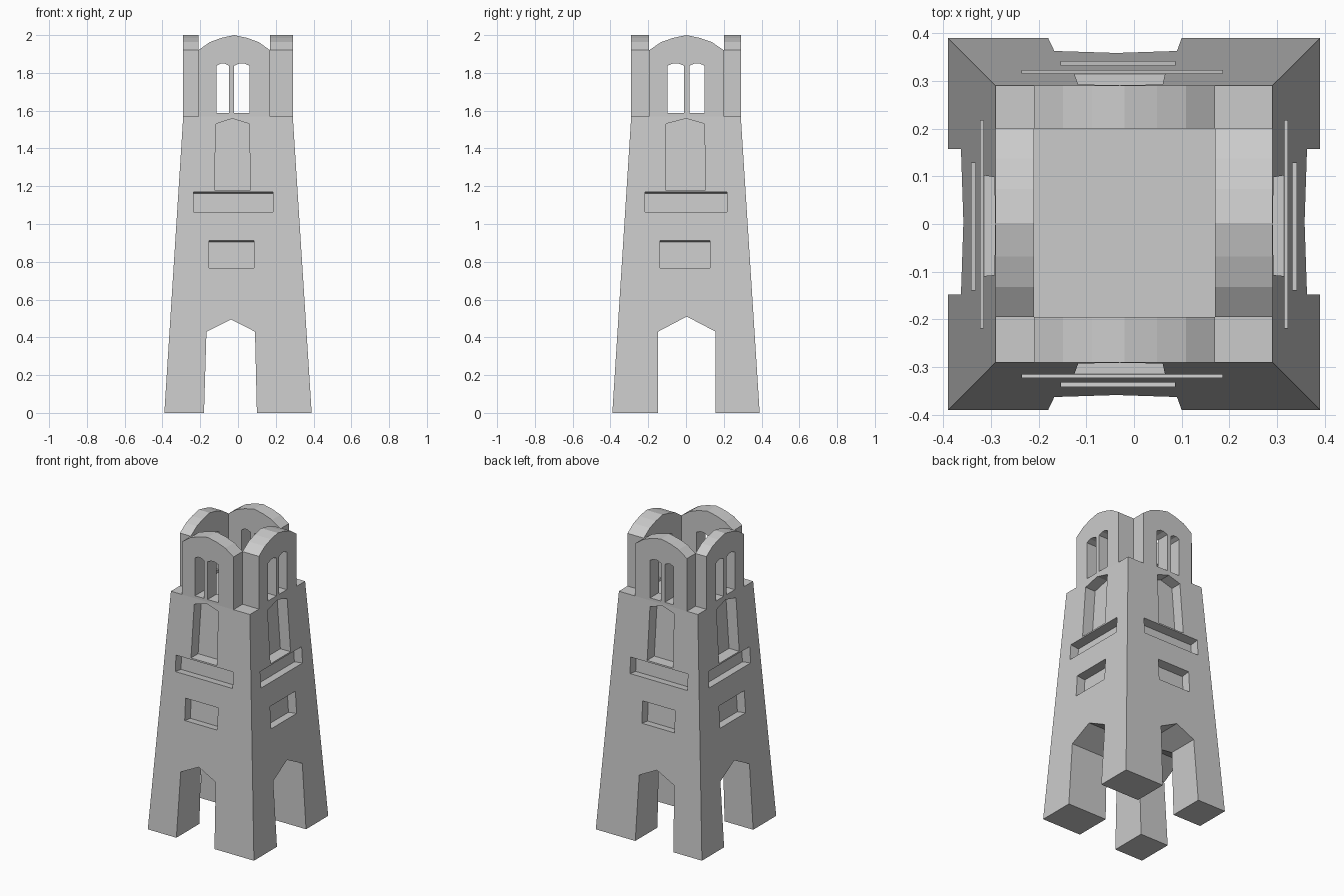
import bpy, bmesh

if "Cube" in bpy.data.objects:
    bpy.data.objects.remove(bpy.data.objects["Cube"])

BASE, TOP, SHOULDER = 0.39, 0.29, 1.57
SIDES = {
    "front": lambda u, d, z: (u, -d, z),
    "back": lambda u, d, z: (u, d, z),
    "right": lambda u, d, z: (d, u, z),
    "left": lambda u, d, z: (-d, u, z),
}


def face(z):
    """Distance of the sloping face from the axis at height z."""
    return BASE + (TOP - BASE) * z / SHOULDER


def loft(name, ring_a, ring_b):
    """Closed solid between two matching rings of points."""
    bm = bmesh.new()
    a = [bm.verts.new(p) for p in ring_a]
    b = [bm.verts.new(p) for p in ring_b]
    bm.faces.new(a)
    bm.faces.new(b)
    n = len(a)
    for i in range(n):
        j = (i + 1) % n
        bm.faces.new((a[i], a[j], b[j], b[i]))
    bmesh.ops.recalc_face_normals(bm, faces=bm.faces[:])
    mesh = bpy.data.meshes.new(name)
    bm.to_mesh(mesh)
    bm.free()
    ob = bpy.data.objects.new(name, mesh)
    bpy.context.collection.objects.link(ob)
    return ob


def prism(name, side, profile, d0, d1):
    f = SIDES[side]
    return loft(name, [f(u, d0, z) for u, z in profile],
                [f(u, d1, z) for u, z in profile])


def recess(side, profile, depth, drop=0.0):
    """Cutter whose back follows the sloping face."""
    f = SIDES[side]
    out = 0.03
    k = drop / depth
    return loft("recess_cutter",
                [f(u, face(z) + out, z + k * out) for u, z in profile],
                [f(u, face(z) - depth, z - drop) for u, z in profile])


def cut(ob, cutter):
    cutter.hide_render = True
    mod = ob.modifiers.new("cut", 'BOOLEAN')
    mod.operation = 'DIFFERENCE'
    mod.solver = 'EXACT'
    mod.object = cutter
    bpy.context.view_layer.objects.active = ob
    bpy.ops.object.modifier_apply(modifier=mod.name)
    bpy.data.objects.remove(cutter, do_unlink=True)


def rect(u0, u1, z0, z1):
    return [(u0, z0), (u1, z0), (u1, z1), (u0, z1)]


def square(r, z):
    return [(-r, -r, z), (r, -r, z), (r, r, z), (-r, r, z)]


# Tapered tower body
body = loft("tower_body", square(BASE, 0), square(TOP, SHOULDER))

# Crossing ground-level passages with pointed heads
cut(body, prism("passage_cutter", "front",
                [(-0.181, -0.05), (0.101, -0.05), (0.1, 0), (0.09, 0.43),
                 (-0.037, 0.495), (-0.167, 0.43), (-0.18, 0)], -0.5, 0.5))
cut(body, prism("passage_cutter", "right",
                [(-0.148, -0.05), (0.157, -0.05), (0.157, 0.43),
                 (0.004, 0.51), (-0.148, 0.43)], -0.5, 0.5))

# Recesses: front/back are offset in x, left/right nearly centred
for side in SIDES:
    if side in ("front", "back"):
        panel, band = (-0.153, 0.086), (-0.235, 0.186)
        niche = [(-0.125, 1.18), (0.065, 1.18), (0.06, 1.53),
                 (-0.03, 1.558), (-0.117, 1.53)]
    else:
        panel, band = (-0.138, 0.128), (-0.218, 0.217)
        niche = [(-0.109, 1.18), (0.102, 1.18), (0.098, 1.53),
                 (0, 1.558), (-0.107, 1.53)]
    cut(body, recess(side, rect(*panel, 0.767, 0.912), 0.06, 0.008))
    cut(body, recess(side, rect(*band, 1.063, 1.17), 0.06, 0.008))
    cut(body, recess(side, niche, 0.075))

# Belfry walls: u range, inner and outer distance, window openings
WALLS = {
    "front": (-0.21, 0.17, 0.195, ((-0.113, -0.048), (-0.02, 0.06))),
    "back": (-0.21, 0.17, 0.2, ((-0.113, -0.048), (-0.02, 0.06))),
    "right": (-0.195, 0.2, 0.17, ((-0.098, -0.01), (0.018, 0.098))),
    "left": (-0.195, 0.2, 0.21, ((-0.098, -0.01), (0.018, 0.098))),
}
ARCH = [(1, 1.92), (0.68, 1.963), (0.36, 1.985), (0, 2.0),
        (-0.36, 1.985), (-0.68, 1.963), (-1, 1.92)]
for side, (u0, u1, inner, windows) in WALLS.items():
    mid, half = (u0 + u1) / 2, (u1 - u0) / 2
    outline = [(u0, SHOULDER), (u1, SHOULDER)]
    outline += [(mid + half * t, z) for t, z in ARCH]
    wall = prism(side + "_belfry_wall", side, outline, inner, TOP)
    for w0, w1 in windows:
        w = w1 - w0
        shape = [(w0, 1.587), (w1, 1.587), (w1, 1.838), (w1 - w * 0.35, 1.85),
                 (w0 + w * 0.35, 1.85), (w0, 1.838)]
        cut(wall, prism("window_cutter", side, shape, 0.1, 0.4))
